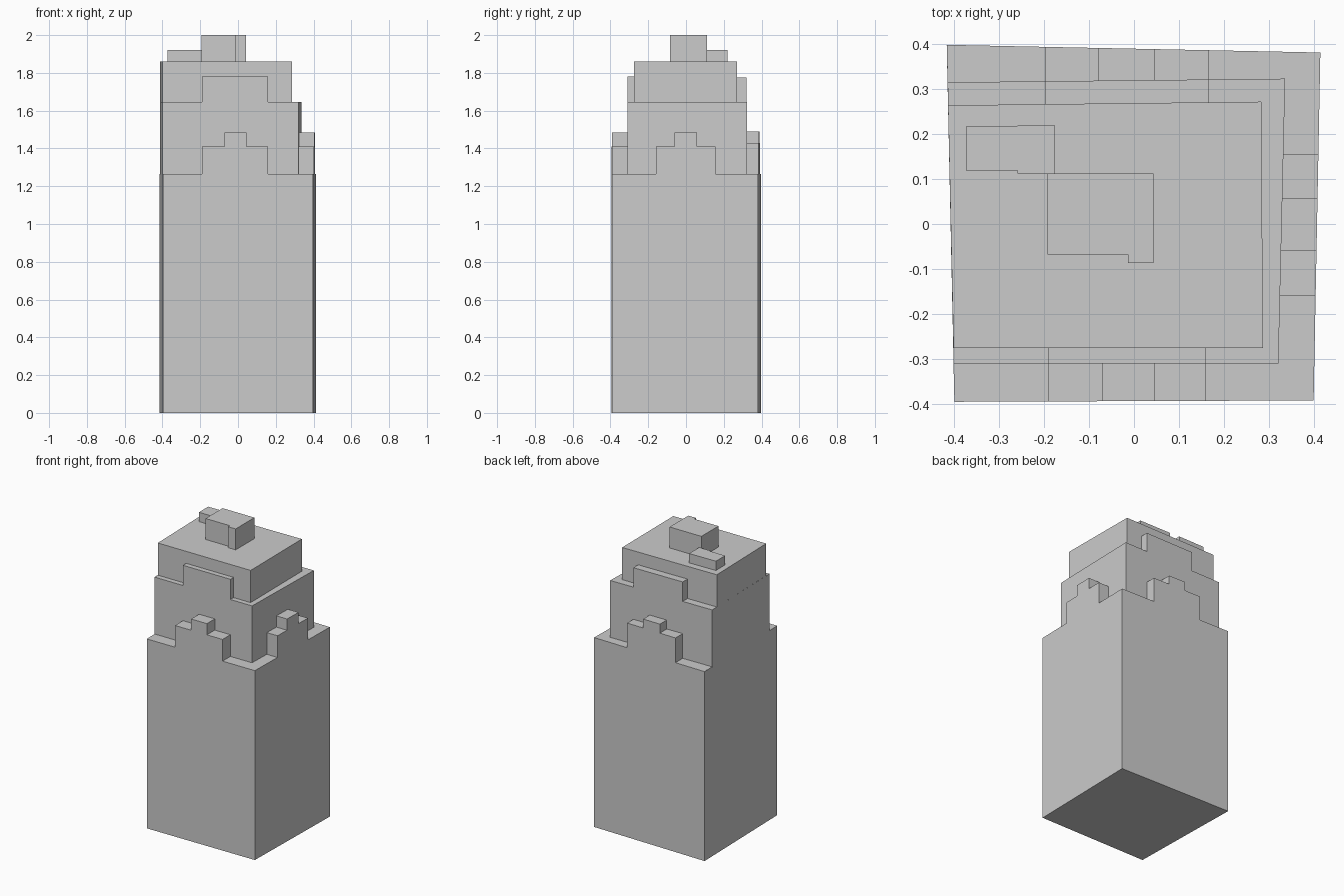
import bpy, bmesh
from mathutils import Vector

if "Cube" in bpy.data.objects:
    bpy.data.objects.remove(bpy.data.objects["Cube"])


def make(name, faces):
    """Mesh object from a list of polygons, welded together."""
    bm = bmesh.new()
    for f in faces:
        bm.faces.new([bm.verts.new(p) for p in f])
    bmesh.ops.remove_doubles(bm, verts=bm.verts[:], dist=1e-5)
    me = bpy.data.meshes.new(name)
    bm.to_mesh(me)
    bm.free()
    ob = bpy.data.objects.new(name, me)
    bpy.context.collection.objects.link(ob)
    return ob


def wall(p, q, z0, z1):
    return [(*q, z0), (*p, z0), (*p, z1), (*q, z1)]


def cap(pts, z):
    return [(*p, z) for p in reversed(pts)]


def block(name, pts, z0, z1):
    """Upright prism over a clockwise outline, standing on another part."""
    n = len(pts)
    make(name, [wall(pts[i], pts[(i + 1) % n], z0, z1) for i in range(n)] + [cap(pts, z1)])


def on_edge(a, b, axis, value):
    """Point of edge a-b at the given x (axis 0) or y (axis 1)."""
    a, b = Vector(a), Vector(b)
    return tuple(a.lerp(b, (value - a[axis]) / (b[axis] - a[axis])))


def stepped_tier(name, outer, inner, z0, ledge, sides, bottom=False):
    """Tier with a ledge on back, right and front; each side lists (position, height after it)."""
    stations = []
    for k, steps in enumerate(sides):
        axis = k % 2
        stations.append((outer[k], inner[k], ledge))
        for pos, h in steps:
            stations.append((on_edge(outer[k], outer[k + 1], axis, pos),
                             on_edge(inner[k], inner[k + 1], axis, pos), h))
    stations.append((outer[3], inner[3], ledge))
    faces = [wall(outer[3], outer[0], z0, ledge)]
    prev = ledge
    for (o, i, h), (o2, i2, _) in zip(stations, stations[1:]):
        faces.append(wall(o, o2, z0, h))
        faces.append([(*i, h), (*i2, h), (*o2, h), (*o, h)])
        if h != prev:
            faces.append([(*o, prev), (*i, prev), (*i, h), (*o, h)])
        prev = h
    if bottom:
        faces.append([(*p, z0) for p in outer])
    make(name, faces)


# Outlines: back left, back right, front right, front left
base = [(-0.415, 0.397), (0.413, 0.380), (0.398, -0.391), (-0.398, -0.394)]
middle = [(-0.413, 0.314), (0.335, 0.322), (0.320, -0.309), (-0.400, -0.309)]
upper = [(-0.412, 0.263), (0.282, 0.271), (0.286, -0.275), (-0.400, -0.275)]
Z1, Z2, Z3 = 1.265, 1.645, 1.86

# Main shaft with stepped parapets on three sides
stepped_tier("main_shaft", base, middle, 0, Z1, [
    [(-0.197, 1.43), (-0.08, 1.49), (0.045, 1.43), (0.165, Z1)],
    [(0.155, 1.41), (0.058, 1.485), (-0.06, 1.41), (-0.158, Z1)],
    [(0.16, 1.41), (0.045, 1.485), (-0.071, 1.41), (-0.19, Z1)],
], bottom=True)

# First setback with one raised parapet at back and front
stepped_tier("middle_tier", middle, upper, Z1, Z2, [
    [(-0.197, 1.775), (0.165, Z2)],
    [],
    [(0.16, 1.78), (-0.19, Z2)],
])

# Second setback with flat roof
block("upper_tier", upper, Z2, Z3)

# Rooftop structures
block("roof_penthouse", [(-0.192, 0.112), (0.043, 0.112), (0.043, -0.086),
                         (-0.013, -0.086), (-0.013, -0.068), (-0.192, -0.068)], Z3, 2.0)
block("roof_annex", [(-0.372, 0.216), (-0.176, 0.219), (-0.176, 0.112),
                     (-0.258, 0.112), (-0.258, 0.119), (-0.372, 0.119)], Z3, 1.922)
